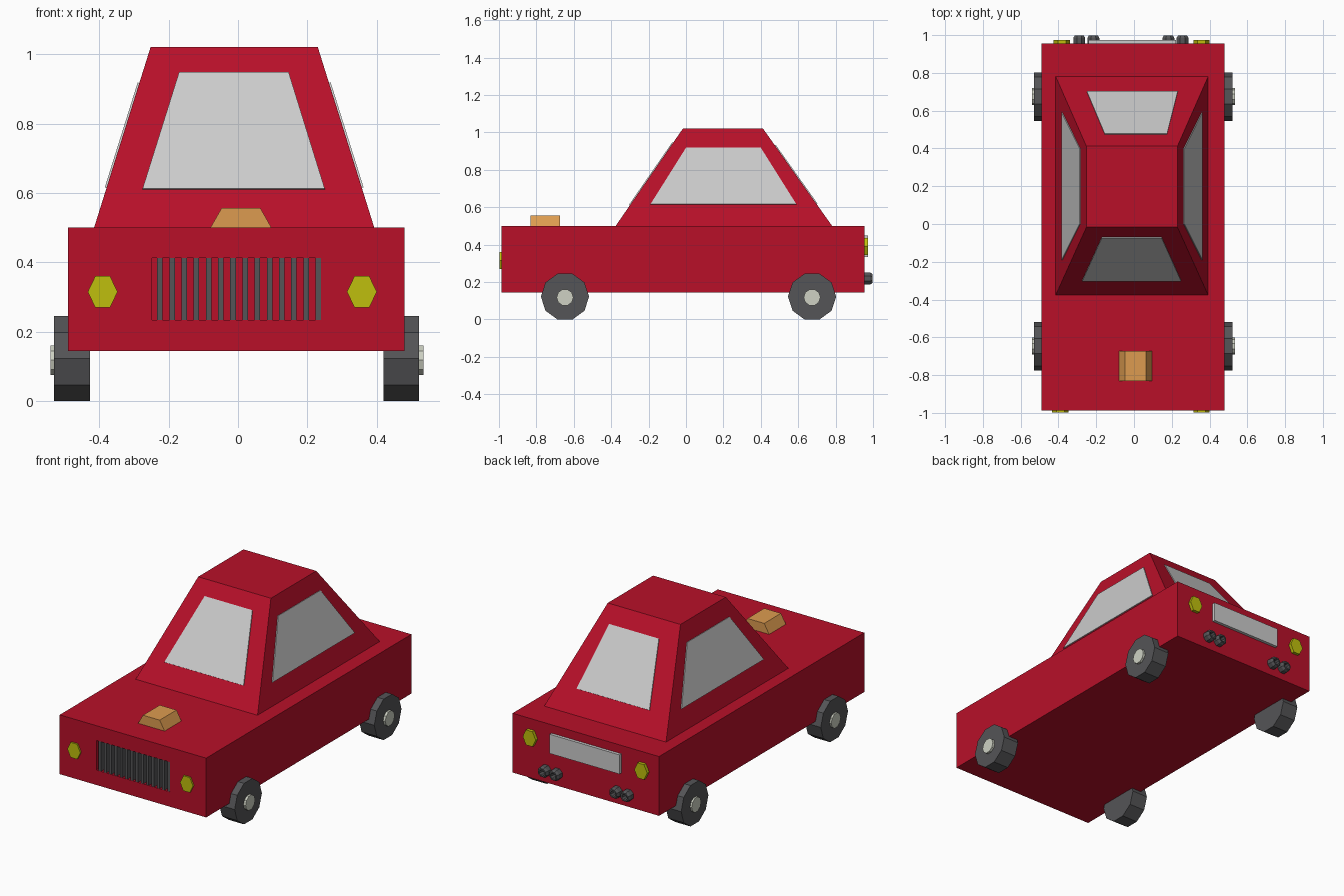
import bpy, bmesh, math
from mathutils import Vector, Matrix

if "Cube" in bpy.data.objects:
    bpy.data.objects.remove(bpy.data.objects["Cube"])


def mat(name, r, g, b):
    m = bpy.data.materials.new(name)
    m.diffuse_color = (r, g, b, 1)
    m.use_nodes = True
    m.node_tree.nodes["Principled BSDF"].inputs["Base Color"].default_value = m.diffuse_color
    return m


RED = mat("red", 0.48, 0.005, 0.022)
ORANGE = mat("orange", 0.72, 0.33, 0.08)
YELLOW = mat("yellow", 0.52, 0.52, 0.004)
GLASS = mat("glass", 0.56, 0.56, 0.56)
RUBBER = mat("rubber", 0.09, 0.09, 0.095)
HUB = mat("hub", 0.62, 0.64, 0.55)


def finish(name, bm, material):
    bmesh.ops.recalc_face_normals(bm, faces=bm.faces)
    me = bpy.data.meshes.new(name)
    bm.to_mesh(me)
    bm.free()
    ob = bpy.data.objects.new(name, me)
    bpy.context.collection.objects.link(ob)
    me.materials.append(material)
    return ob


def loft(name, loops, material):
    """Closed solid through matching point loops."""
    bm = bmesh.new()
    rings = [[bm.verts.new(p) for p in loop] for loop in loops]
    n = len(rings[0])
    bm.faces.new(rings[0])
    bm.faces.new(rings[-1])
    for a, b in zip(rings, rings[1:]):
        for i in range(n):
            j = (i + 1) % n
            bm.faces.new((a[i], a[j], b[j], b[i]))
    return finish(name, bm, material)


def rect(x0, x1, y0, y1, z):
    return [(x0, y0, z), (x1, y0, z), (x1, y1, z), (x0, y1, z)]


def box(name, x0, x1, y0, y1, z0, z1, material):
    return loft(name, [rect(x0, x1, y0, y1, z0), rect(x0, x1, y0, y1, z1)], material)


def ngon_x(x, y, z, r, n):
    return [(x, y + r * math.cos(2 * math.pi * i / n), z + r * math.sin(2 * math.pi * i / n))
            for i in range(n)]


def ngon_y(x, y, z, rx, rz, n, turn=0):
    return [(x + rx * math.cos(2 * math.pi * i / n + turn), y,
             z + rz * math.sin(2 * math.pi * i / n + turn)) for i in range(n)]


def pane(name, pts, out):
    """Thin glass slab laid on a sloping cabin side."""
    p = [Vector(q) for q in pts]
    n = (p[1] - p[0]).cross(p[3] - p[0]).normalized()
    if n.dot(Vector(out)) < 0:
        n = -n
    loft(name, [[q - n * 0.008 for q in p], [q + n * 0.005 for q in p]], GLASS)


# Body with a recess for the grille
body = box("body", -0.49, 0.48, -0.987, 0.955, 0.145, 0.50, RED)
cutter = box("grille_cutter", -0.248, 0.239, -1.1, -0.94, 0.234, 0.412, RED)
cutter.hide_render = True
cutter.hide_viewport = True
cut = body.modifiers.new("grille_recess", "BOOLEAN")
cut.operation = "DIFFERENCE"
cut.solver = "EXACT"
cut.object = cutter

# Grille slats
slat = box("grille_slats", -0.233, -0.217, -0.986, -0.938, 0.233, 0.413, RUBBER)
arr = slat.modifiers.new("row", "ARRAY")
arr.count = 14
arr.use_relative_offset = False
arr.use_constant_offset = True
arr.constant_offset_displace = (0.0351, 0, 0)

# Cabin
loft("cabin", [rect(-0.415, 0.393, -0.377, 0.782, 0.499),
               rect(-0.252, 0.23, -0.017, 0.412, 1.02)], RED)


def slope(a, b, z):
    return a + (b - a) * (z - 0.5) / 0.52


# Windows follow the cabin slopes
def end_window(name, a, b, z0, z1, low, high, out):
    y0, y1 = slope(a, b, z0), slope(a, b, z1)
    pane(name, [(low[0], y0, z0), (low[1], y0, z0), (high[1], y1, z1), (high[0], y1, z1)], out)


def side_window(name, a, b, z0, z1, out):
    x0, x1 = slope(a, b, z0), slope(a, b, z1)
    pane(name, [(x0, -0.19, z0), (x0, 0.59, z0), (x1, 0.40, z1), (x1, 0.0, z1)], out)


end_window("windscreen", -0.377, -0.017, 0.61, 0.945, (-0.275, 0.25), (-0.17, 0.146), (0, -1, 0))
end_window("rear_window", 0.782, 0.412, 0.615, 0.932, (-0.25, 0.232), (-0.155, 0.175), (0, 1, 0))
side_window("right_window", 0.393, 0.23, 0.615, 0.917, (1, 0, 0))
side_window("left_window", -0.415, -0.252, 0.615, 0.917, (-1, 0, 0))

# Bonnet scoop
scoop = [(-0.08, 0.499), (0.097, 0.499), (0.064, 0.557), (-0.047, 0.557)]
loft("bonnet_scoop", [[(x, y, z) for x, z in scoop] for y in (-0.832, -0.673)], ORANGE)

# Lights
for side, xf, xr in (("left", -0.39, -0.382), ("right", 0.357, 0.357)):
    loft(side + "_headlight", [ngon_y(xf, y, 0.315, 0.043, 0.052, 6) for y in (-0.97, -0.997)], YELLOW)
    loft(side + "_tail_light", [ngon_y(xr, y, 0.39, 0.043, 0.052, 6) for y in (0.94, 0.974)], YELLOW)

# Rear plate
box("rear_plate", -0.24, 0.222, 0.94, 0.973, 0.335, 0.45, GLASS)

# Exhaust tips: bevelled octagons with a hollow end
for i, x in enumerate((-0.29, -0.215, 0.182, 0.257)):
    prof = [(0.93, 0.034), (0.985, 0.034), (0.998, 0.026), (0.998, 0.018), (0.965, 0.015)]
    loft("exhaust_%d" % (i + 1),
         [ngon_y(x, y, 0.219, r, r, 8, math.pi / 8) for y, r in prof], RUBBER)

# Wheels and hubs
for end, y in (("front", -0.647), ("rear", 0.674)):
    for side, xi, xo, xh in (("left", -0.427, -0.53, -0.541), ("right", 0.42, 0.521, 0.535)):
        loft("%s_%s_wheel" % (end, side), [ngon_x(x, y, 0.1225, 0.1288, 10) for x in (xi, xo)], RUBBER)
        loft("%s_%s_hub" % (end, side), [ngon_x(x, y, 0.118, 0.045, 10) for x in (xi + 0.5 * (xo - xi), xh)], HUB)
